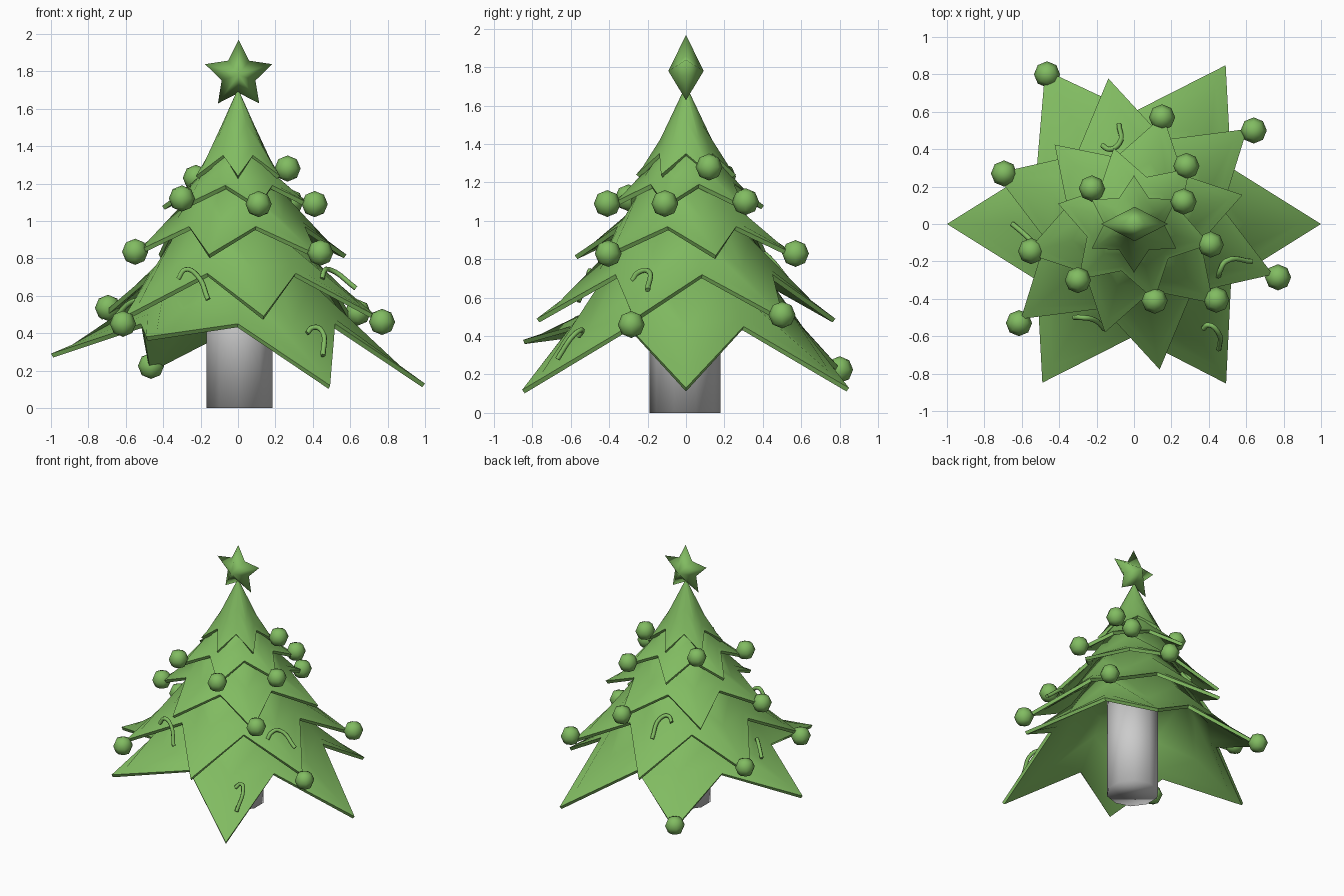
import bpy, bmesh, math
from mathutils import Vector

cube = bpy.data.objects.get("Cube")
if cube:
    bpy.data.objects.remove(cube, do_unlink=True)


def make_material(name, color):
    mat = bpy.data.materials.new(name)
    mat.use_nodes = True
    mat.diffuse_color = (*color, 1)
    mat.node_tree.nodes["Principled BSDF"].inputs["Base Color"].default_value = (*color, 1)
    return mat


GREEN = make_material("leaf_green", (0.22, 0.5, 0.12))
GREY = make_material("trunk_grey", (0.6, 0.6, 0.6))


def finish(name, bm, mat, angle, thickness=0):
    bmesh.ops.recalc_face_normals(bm, faces=bm.faces)
    mesh = bpy.data.meshes.new(name)
    bm.to_mesh(mesh)
    bm.free()
    obj = bpy.data.objects.new(name, mesh)
    bpy.context.collection.objects.link(obj)
    mesh.materials.append(mat)
    bpy.ops.object.select_all(action='DESELECT')
    obj.select_set(True)
    bpy.context.view_layer.objects.active = obj
    if thickness:
        mod = obj.modifiers.new("Thickness", 'SOLIDIFY')
        mod.thickness = thickness
        mod.offset = -1
        bpy.ops.object.modifier_apply(modifier=mod.name)
    bpy.ops.object.shade_smooth_by_angle(angle=math.radians(angle))


def polar(r, degrees, z):
    a = math.radians(degrees)
    return Vector((r * math.cos(a), r * math.sin(a), z))


# Six-pointed branch skirts: a steep cone that flares into thin, slightly cupped tips
def branch_tier(name, start, top, valley, tips, bend, sag):
    bm = bmesh.new()
    rings = [[], [], [], []]
    for i in range(12):
        angle = start + 30 * i
        is_tip = i % 2 == 0
        reach, height = tips[i // 2 % len(tips)] if is_tip else valley
        upper = polar(top[0], angle, top[1])
        rim = polar(reach, angle, height)
        middle = upper.lerp(rim, bend) - Vector((0, 0, sag if is_tip else 0))
        border = middle.lerp(rim, 0.72) - Vector((0, 0, 0.01))
        for ring, point in zip(rings, (upper, middle, border, rim)):
            ring.append(bm.verts.new(point))
    for a, b in zip(rings, rings[1:]):
        for i in range(12):
            j = (i + 1) % 12
            bm.faces.new((a[i], b[i], b[j], a[j]))
    bm.faces.new(rings[0])
    finish(name, bm, GREEN, 60, 0.024)


branch_tier("bottom_branches", 0, (0.37, 0.79), (0.6, 0.45),
            [(1, 0.13), (0.98, 0.13), (0.95, 0.21), (1, 0.29), (0.98, 0.38), (0.985, 0.12)], 0.35, 0.115)
branch_tier("lower_branches", 40, (0.28, 1.02), (0.48, 0.72), [(0.79, 0.49)], 0.35, 0.09)
branch_tier("middle_branches", 15, (0.2, 1.23), (0.37, 0.97), [(0.6, 0.82)], 0.35, 0.08)
branch_tier("upper_branches", 45, (0.12, 1.38), (0.26, 1.19), [(0.42, 1.08)], 0.35, 0.045)
branch_tier("top_branches", 30, (0.008, 1.69), (0.16, 1.35), [(0.26, 1.24)], 0.5, 0.04)

# Trunk
bm = bmesh.new()
bmesh.ops.create_cone(bm, cap_ends=True, segments=10, radius1=0.185, radius2=0.185, depth=0.78)
bmesh.ops.translate(bm, vec=(0.008, -0.005, 0.39), verts=bm.verts)
finish("trunk", bm, GREY, 100)

# Soft star with a raised centre on both sides
bm = bmesh.new()
outline = []
for i in range(10):
    r = 0.095 if i % 2 else 0.188
    a = math.radians(90 + 36 * i)
    outline.append(bm.verts.new((0.003 + r * math.cos(a), 0, 1.78 + r * math.sin(a))))
for y in (-0.092, 0.092):
    centre = bm.verts.new((0.003, y, 1.78))
    for i in range(10):
        bm.faces.new((centre, outline[i], outline[(i + 1) % 10]))
finish("star", bm, GREEN, 120)

# Baubles hung from the branch tips
BAUBLES = [
    (-0.465, 0.80, 0.225),
    (-0.695, 0.27, 0.535), (0.64, 0.50, 0.51), (0.77, -0.285, 0.46), (-0.615, -0.53, 0.45),
    (-0.55, -0.145, 0.835), (0.44, -0.405, 0.83), (0.15, 0.57, 0.83),
    (-0.30, -0.30, 1.12), (0.11, -0.41, 1.09), (0.41, -0.11, 1.09), (0.28, 0.31, 1.10),
    (0.265, 0.12, 1.28), (-0.225, 0.19, 1.23),
]
for n, place in enumerate(BAUBLES, 1):
    bm = bmesh.new()
    bmesh.ops.create_uvsphere(bm, u_segments=8, v_segments=4, radius=0.07)
    bmesh.ops.translate(bm, vec=place, verts=bm.verts)
    finish(f"bauble_{n}", bm, GREEN, 60)

# Hooked canes resting on the branches
CANES = [
    [(-0.32, -0.50, 0.69), (-0.28, -0.50, 0.74), (-0.22, -0.51, 0.71), (-0.16, -0.56, 0.58)],
    [(0.37, -0.56, 0.40), (0.40, -0.54, 0.43), (0.45, -0.58, 0.41), (0.455, -0.67, 0.28)],
    [(0.45, -0.28, 0.69), (0.46, -0.25, 0.73), (0.49, -0.20, 0.74), (0.63, -0.20, 0.64)],
    [(-0.17, 0.42, 0.80), (-0.13, 0.40, 0.83), (-0.08, 0.43, 0.81), (-0.08, 0.53, 0.69)],
    [(-0.52, -0.13, 0.53), (-0.54, -0.10, 0.57), (-0.58, -0.06, 0.56), (-0.65, 0.00, 0.49)],
]
for n, points in enumerate(CANES, 1):
    curve = bpy.data.curves.new(f"cane_{n}", 'CURVE')
    curve.dimensions = '3D'
    curve.bevel_depth = 0.014
    curve.bevel_resolution = 1
    curve.resolution_u = 5
    curve.use_fill_caps = True
    spline = curve.splines.new('BEZIER')
    spline.bezier_points.add(len(points) - 1)
    for knot, co in zip(spline.bezier_points, points):
        knot.co = co
        knot.handle_left_type = knot.handle_right_type = 'AUTO'
    curve.materials.append(GREEN)
    bpy.context.collection.objects.link(bpy.data.objects.new(f"cane_{n}", curve))
